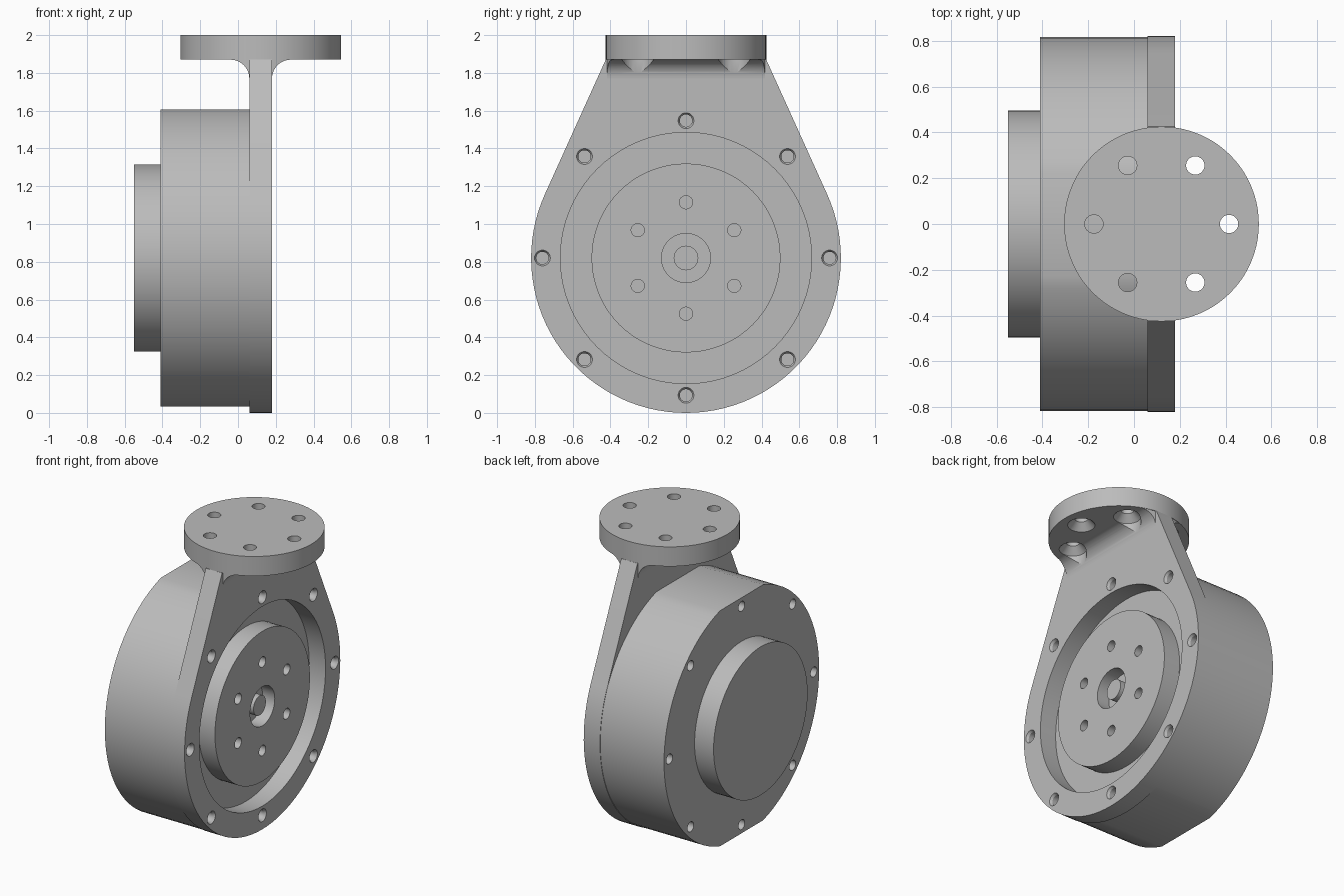
import bpy, bmesh
from math import sin, cos, pi, radians, atan2, acos, hypot
from mathutils import Matrix

if "Cube" in bpy.data.objects:
    bpy.data.objects.remove(bpy.data.objects["Cube"], do_unlink=True)

SEG = 80
R = 0.82            # housing radius, also the height of its axis
FLAT = 0.785        # half height between the housing flats
FX, FR = 0.12, 0.425  # flange centre and radius
UNDER = 1.87        # underside of the flange

grey = bpy.data.materials.new("satin grey")
grey.use_nodes = True
grey.diffuse_color = (0.5, 0.5, 0.5, 1)
grey.node_tree.nodes["Principled BSDF"].inputs["Base Color"].default_value = (0.5, 0.5, 0.5, 1)

# Local (u, v, w) to world: w runs along x, or along -y
ALONG_X = Matrix.Translation((0, 0, R)) @ Matrix(
    ((0, 0, 1, 0), (1, 0, 0, 0), (0, 1, 0, 0), (0, 0, 0, 1)))
ALONG_Y = Matrix.Rotation(pi / 2, 4, 'X')
UPRIGHT = Matrix.Translation((FX, 0, 0))


def finish(name, bm, matrix):
    bmesh.ops.transform(bm, matrix=matrix, verts=bm.verts)
    bmesh.ops.recalc_face_normals(bm, faces=bm.faces)
    mesh = bpy.data.meshes.new(name)
    bm.to_mesh(mesh)
    bm.free()
    mesh.materials.append(grey)
    ob = bpy.data.objects.new(name, mesh)
    bpy.context.collection.objects.link(ob)
    return ob


def prism(name, outline, low, high, matrix):
    bm = bmesh.new()
    face = bm.faces.new([bm.verts.new((u, v, low)) for u, v in outline])
    top = bmesh.ops.extrude_face_region(bm, geom=[face])["geom"]
    bmesh.ops.translate(bm, vec=(0, 0, high - low),
                        verts=[v for v in top if isinstance(v, bmesh.types.BMVert)])
    return finish(name, bm, matrix)


def lathe(name, profile, matrix, centres=((0, 0),), seg=SEG):
    """Turn a (height, radius) profile once around every centre."""
    bm = bmesh.new()
    for cu, cv in centres:
        rings = [[bm.verts.new((cu + r * cos(2 * pi * i / seg), cv + r * sin(2 * pi * i / seg), h))
                  for i in range(seg)] for h, r in profile]
        for a, b in zip(rings, rings[1:]):
            for i in range(seg):
                j = (i + 1) % seg
                bm.faces.new((a[i], a[j], b[j], b[i]))
        bm.faces.new(rings[0])
        bm.faces.new(rings[-1])
    return finish(name, bm, matrix)


def boolean(ob, tool, operation='DIFFERENCE'):
    mod = ob.modifiers.new("cut", 'BOOLEAN')
    mod.object, mod.operation, mod.solver = tool, operation, 'EXACT'
    bpy.context.view_layer.objects.active = ob
    bpy.ops.object.modifier_apply(modifier=mod.name)


def circle(count, radius, start=0.0):
    return [(radius * cos(start + 2 * pi * i / count), radius * sin(start + 2 * pi * i / count))
            for i in range(count)]


def arc(cx, cy, r, a, b, n):
    return [(cx + r * cos(a + (b - a) * i / n), cy + r * sin(a + (b - a) * i / n))
            for i in range(n + 1)]


# Hole patterns; the rim holes above and below sit closer in, by the flats
rim_holes = [(u, max(-0.727, min(0.727, v))) for u, v in circle(8, 0.76)]
hub_holes = circle(6, 0.295, pi / 6)
flange_holes = circle(6, 0.295)

# Housing: drum with flats at top and bottom
corner = acos(FLAT / 0.817)
drum = (arc(0, 0, 0.817, corner - pi / 2, pi / 2 - corner, 36)
        + arc(0, 0, 0.817, pi / 2 + corner, 3 * pi / 2 - corner, 36))
housing = prism("housing", drum, -0.41, 0.06, ALONG_X)

# Rear cap
rear_cap = lathe("rear_cap", [(-0.55, 0.495), (-0.41, 0.495)], ALONG_X)

# Mounting plate: disc with straight tangents rising to the flange
rise = UNDER - R
tangent = atan2(rise, FR) - acos(R / hypot(FR, rise))
outline = arc(0, 0, R, pi - tangent, 2 * pi + tangent, 64) + [(FR, rise), (-FR, rise)]
plate = prism("mounting_plate", outline, 0.06, 0.18, ALONG_X)

# Output hub with ring groove and centre boss
hub = lathe("output_hub", [(0.06, 0.5), (0.18, 0.5), (0.18, 0.13), (0.09, 0.13),
                           (0.09, 0.065), (0.16, 0.065)], ALONG_X)

# Top flange
flange = lathe("top_flange", [(UNDER, FR), (2.0, FR)], UPRIGHT)

# Fillets between plate and flange, trimmed to the flange rim
f = 0.1
curve = (arc(0.06 - f, UNDER - f, f, pi / 2, 0, 12)
         + arc(0.18 + f, UNDER - f, f, pi, pi / 2, 12))
fillet = prism("flange_fillet", curve, -0.45, 0.45, ALONG_Y)

# Cutters
opening = lathe("opening_cutter", [(0, 0.665), (0.3, 0.665)], ALONG_X)
rim = lathe("rim_cutter", [(0, 0.033), (0.165, 0.033), (0.18, 0.042), (0.2, 0.042)],
            ALONG_X, rim_holes, 24)
back = lathe("back_cutter", [(-0.5, 0.033), (-0.3, 0.033)], ALONG_X, rim_holes, 24)
sockets = lathe("hub_cutter", [(0.08, 0.035), (0.2, 0.035)], ALONG_X, hub_holes, 24)
bolts = lathe("bolt_cutter", [(1.7, 0.083), (UNDER, 0.083), (1.915, 0.04), (2.1, 0.04)],
              UPRIGHT, flange_holes, 32)
trim = lathe("trim_cutter", [(1.6, FR - 0.003), (2.1, FR - 0.003)], UPRIGHT)

boolean(plate, opening)
boolean(plate, rim)
boolean(housing, back)
boolean(hub, sockets)
boolean(flange, bolts)
boolean(fillet, trim, 'INTERSECT')
boolean(fillet, bolts)
for tool in (opening, rim, back, sockets, bolts, trim):
    bpy.data.objects.remove(tool, do_unlink=True)

# Smooth curved walls, keep machined edges sharp
bpy.ops.object.select_all(action='DESELECT')
for ob in (housing, rear_cap, plate, hub, flange, fillet):
    ob.select_set(True)
    bpy.context.view_layer.objects.active = ob
bpy.ops.object.shade_smooth_by_angle(angle=radians(25))
